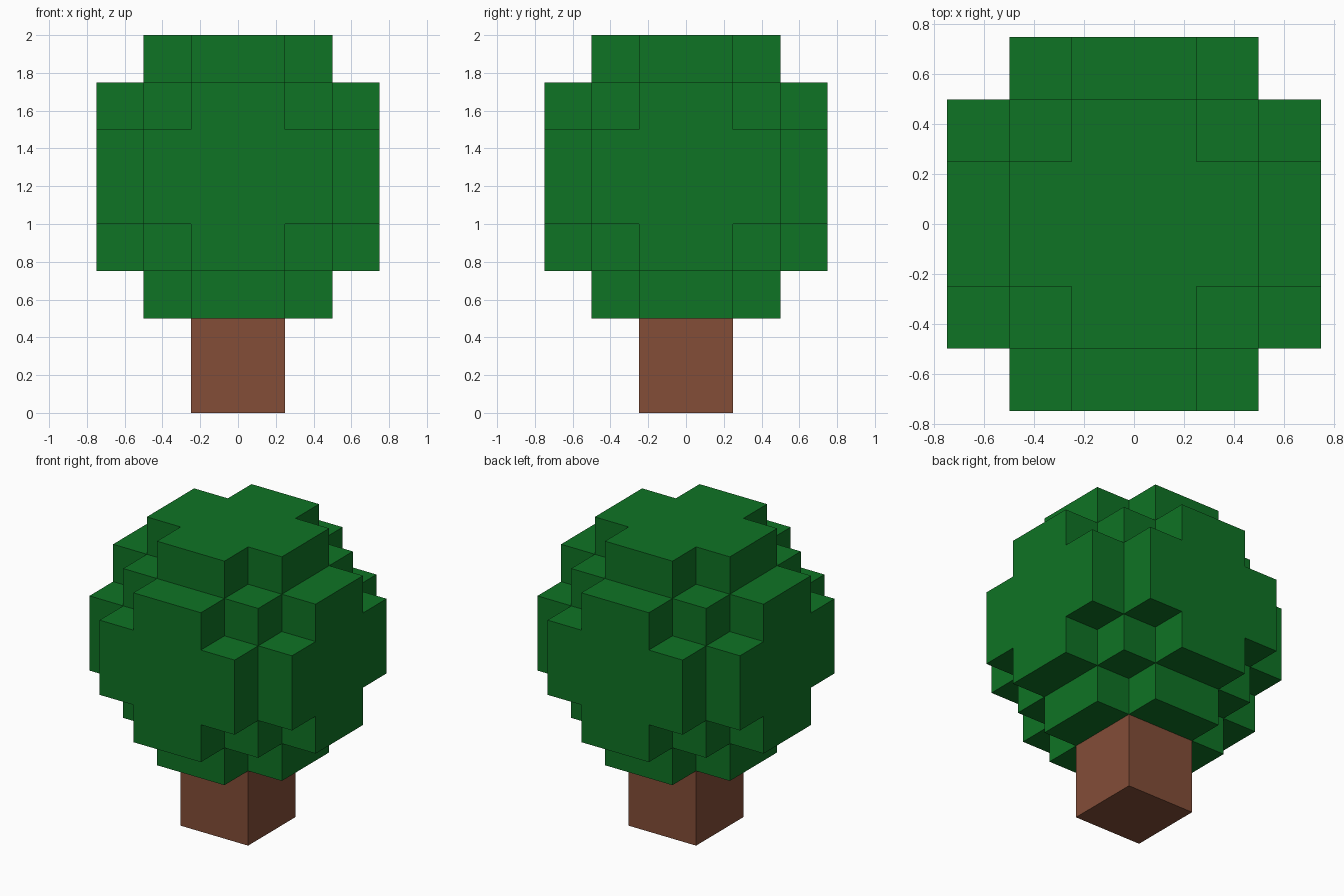
import bpy
import bmesh
import math
from itertools import product
from mathutils import Vector

cube = bpy.data.objects.get("Cube")
if cube:
    bpy.data.objects.remove(cube, do_unlink=True)

UNIT = 0.25          # edge of one block
CROWN_Z = 1.25       # centre height of the crown
RADIUS = 3           # crown radius in blocks


def make_material(name, rgb):
    mat = bpy.data.materials.new(name)
    mat.use_nodes = True
    colour = (*rgb, 1.0)
    mat.diffuse_color = colour
    bsdf = next(n for n in mat.node_tree.nodes if n.type == 'BSDF_PRINCIPLED')
    bsdf.inputs["Base Color"].default_value = colour
    bsdf.inputs["Roughness"].default_value = 0.9
    return mat


def add_object(name, bm, mat):
    mesh = bpy.data.meshes.new(name)
    bm.to_mesh(mesh)
    bm.free()
    mesh.materials.append(mat)
    obj = bpy.data.objects.new(name, mesh)
    bpy.context.collection.objects.link(obj)
    return obj


leaf_green = make_material("leaf green", (0.0048, 0.172, 0.018))
bark_brown = make_material("bark brown", (0.228, 0.075, 0.039))

# Trunk: a two-block cube
bm = bmesh.new()
bmesh.ops.create_cube(bm, size=2 * UNIT)
bmesh.ops.translate(bm, vec=(0, 0, UNIT), verts=bm.verts)
add_object("trunk", bm, bark_brown)

# Crown: blocks whose centres lie inside a sphere
steps = [i + 0.5 for i in range(-RADIUS, RADIUS)]
blocks = {c for c in product(steps, repeat=3)
          if sum(v * v for v in c) < RADIUS ** 2}

# Only the faces without a neighbouring block are made
bm = bmesh.new()
for block in blocks:
    for axis, sign in product(range(3), (-1, 1)):
        normal = Vector((0, 0, 0))
        normal[axis] = sign
        centre = Vector(block)
        if tuple(centre + normal) in blocks:
            continue
        u = Vector((0, 0, 0))
        u[(axis + 1) % 3] = 0.5
        v = normal.cross(u)
        middle = centre + normal * 0.5
        corners = (middle - u - v, middle + u - v, middle + u + v, middle - u + v)
        bm.faces.new([bm.verts.new(p * UNIT + Vector((0, 0, CROWN_Z))) for p in corners])

# Weld the shell and merge coplanar squares
bmesh.ops.remove_doubles(bm, verts=bm.verts, dist=0.001)
bmesh.ops.dissolve_limit(bm, angle_limit=math.radians(1), verts=bm.verts, edges=bm.edges)
bmesh.ops.recalc_face_normals(bm, faces=bm.faces)
add_object("leaf_crown", bm, leaf_green)
